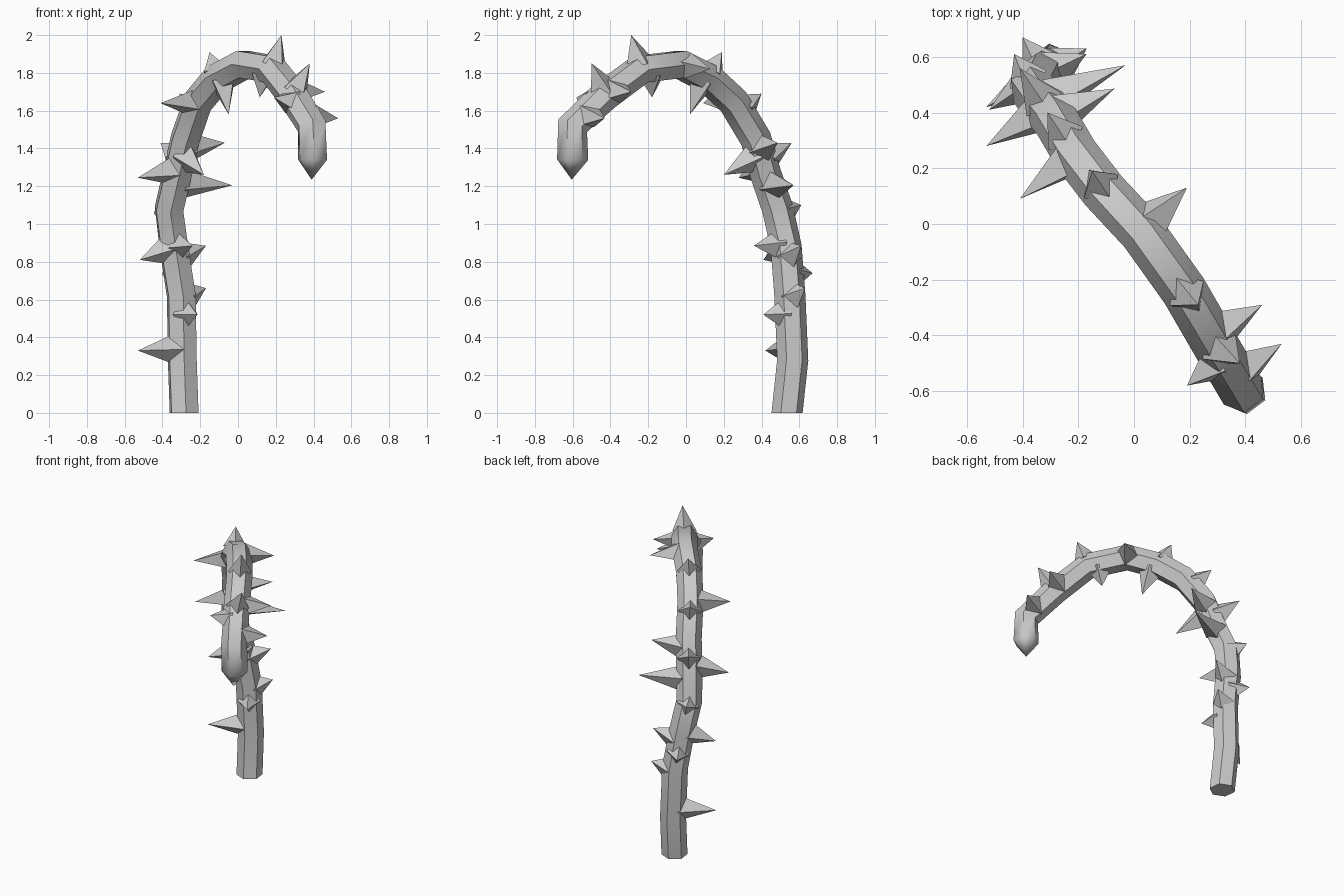
import bpy, bmesh, math
from mathutils import Vector

if "Cube" in bpy.data.objects:
    bpy.data.objects.remove(bpy.data.objects["Cube"])

SIDES, RADIUS = 6, 0.083

# centre line of the hooked stem
path = [Vector(p) for p in (
    (-0.285, 0.535, 0), (-0.295, 0.565, 0.28), (-0.30, 0.55, 0.62),
    (-0.34, 0.53, 0.88), (-0.365, 0.485, 1.08), (-0.32, 0.42, 1.27),
    (-0.28, 0.37, 1.45), (-0.21, 0.25, 1.65), (-0.11, 0.12, 1.77),
    (0.03, -0.03, 1.845), (0.18, -0.24, 1.82), (0.29, -0.43, 1.68),
    (0.39, -0.60, 1.52), (0.395, -0.60, 1.34))]
tip = Vector((0.39, -0.605, 1.235))

# thorn tips, then how far the root slides along the stem
thorns = [
    (-0.53, 0.42, 0.33, 0), (-0.17, 0.63, 0.66, -0.03), (-0.215, 0.41, 0.52, 0),
    (-0.40, 0.67, 0.74, 0), (-0.52, 0.41, 0.81, 0.03), (-0.17, 0.61, 0.885, -0.04),
    (-0.24, 0.36, 0.885, -0.02), (-0.03, 0.57, 1.205, -0.02), (-0.43, 0.61, 1.10, -0.02),
    (-0.53, 0.28, 1.245, 0.05), (-0.18, 0.20, 1.26, 0.03), (-0.07, 0.486, 1.43, -0.05),
    (-0.41, 0.56, 1.43, -0.03), (-0.31, 0.40, 1.69, 0), (-0.41, 0.09, 1.64, 0),
    (-0.15, 0.19, 1.91, 0), (-0.05, 0.02, 1.58, 0), (0.19, 0.13, 1.82, 0),
    (0.115, -0.18, 1.67, 0), (0.23, -0.29, 2.0, 0), (0.38, -0.50, 1.85, 0),
    (0.46, -0.29, 1.70, 0), (0.19, -0.58, 1.67, 0), (0.53, -0.43, 1.56, 0)]


def finish(bm, name, angle):
    bmesh.ops.recalc_face_normals(bm, faces=bm.faces)
    me = bpy.data.meshes.new(name)
    bm.to_mesh(me)
    bm.free()
    ob = bpy.data.objects.new(name, me)
    bpy.context.collection.objects.link(ob)
    bpy.ops.object.select_all(action='DESELECT')
    ob.select_set(True)
    bpy.context.view_layer.objects.active = ob
    bpy.ops.object.shade_smooth_by_angle(angle=math.radians(angle))


def ring(bm, centre, axis, side, radius, n, stretch=1.0):
    u = (side - axis * side.dot(axis)).normalized()
    v = axis.cross(u)
    return [bm.verts.new(centre + radius * (u * math.cos(a) * stretch + v * math.sin(a)))
            for a in (2 * math.pi * i / n for i in range(n))]


def cap(bm, loop, apex):
    a = bm.verts.new(apex)
    for i in range(len(loop)):
        bm.faces.new((loop[i], loop[(i + 1) % len(loop)], a))


# stem: faceted tube with a flat foot and pointed end
bm = bmesh.new()
flat = Vector((0.8, 0.6, 0))  # sideways to the arch
rings = []
for i, p in enumerate(path):
    if i == 0:
        axis = Vector((0, 0, 1))
    else:
        nxt = path[i + 1] if i + 1 < len(path) else tip
        axis = ((p - path[i - 1]).normalized() + (nxt - p).normalized()).normalized()
    rings.append(ring(bm, p, axis, flat, RADIUS, SIDES))
for a, b in zip(rings, rings[1:]):
    for i in range(SIDES):
        j = (i + 1) % SIDES
        bm.faces.new((a[i], a[j], b[j], b[i]))
bm.faces.new(rings[0])
cap(bm, rings[-1], tip)
finish(bm, "stem", 50)


def root(t):
    """Nearest centre-line point and stem direction."""
    best = None
    for a, b in zip(path, path[1:]):
        d = b - a
        k = max(0, min(1, (t - a).dot(d) / d.length_squared))
        q = a + d * k
        if best is None or (t - q).length < best[0]:
            best = ((t - q).length, q, d.normalized())
    return best[1:]


# thorns: four-sided spikes rooted in the stem
bm = bmesh.new()
for x, y, z, slide in thorns:
    t = Vector((x, y, z))
    q, along = root(t)
    q = q + along * slide
    axis = (t - q).normalized()
    base = ring(bm, q + axis * 0.035, axis, along, 0.075, 4, 1.15)
    bm.faces.new(base)
    cap(bm, base, t)
finish(bm, "thorns", 50)
